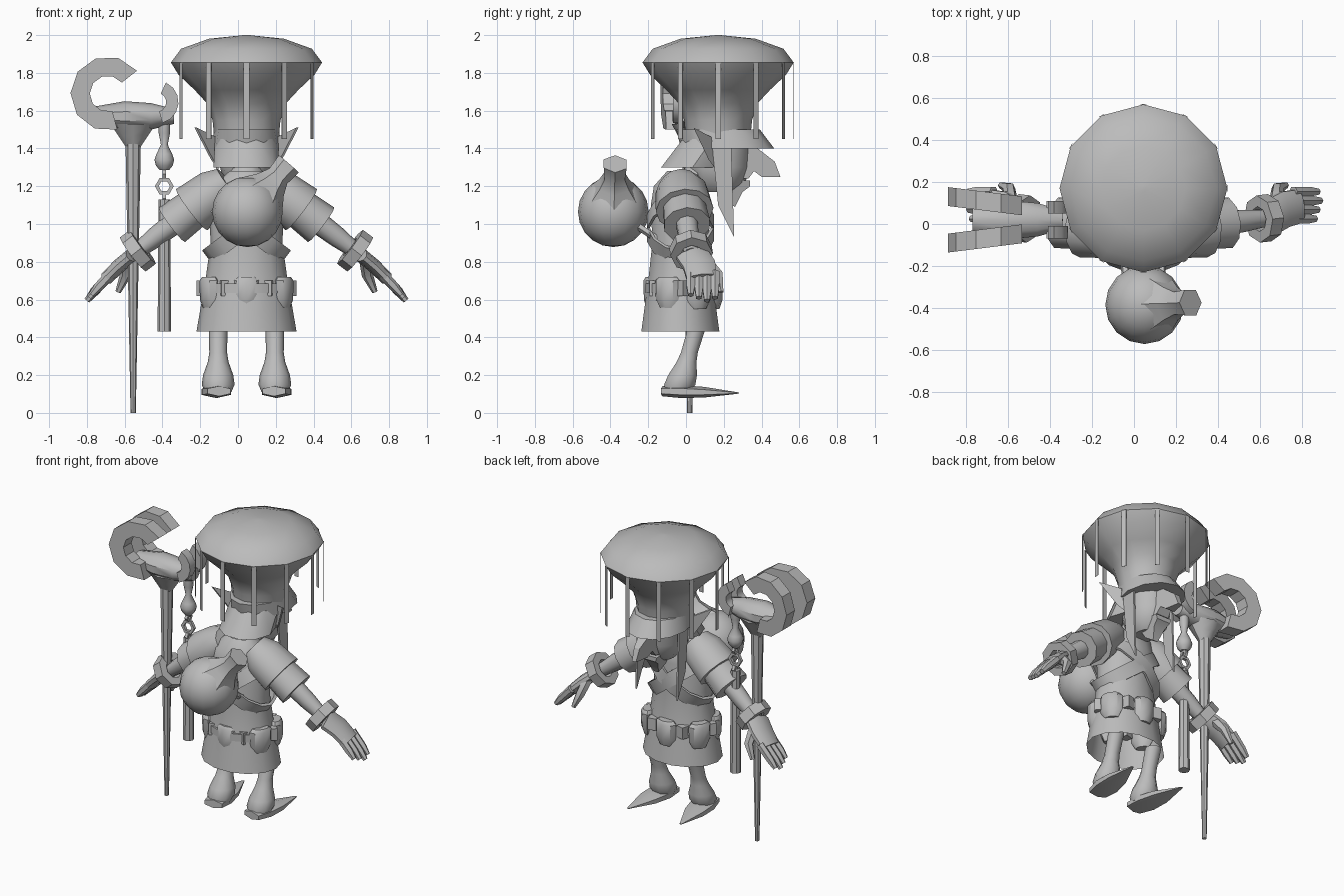
import bpy, bmesh, math
from math import sin, cos, pi, radians
from mathutils import Vector

if "Cube" in bpy.data.objects:
    bpy.data.objects.remove(bpy.data.objects["Cube"], do_unlink=True)

centre_x = 0.045
hat_y, chest_y, staff_y = 0.17, -0.03, 0.02
staff_x, bell_x = -0.555, -0.39
X, Y, Z = Vector((1, 0, 0)), Vector((0, 1, 0)), Vector((0, 0, 1))
grey = (0.5, 0.5, 0.5, 1)

clay = bpy.data.materials.new("clay grey")
clay.use_nodes = True
clay.diffuse_color = grey
clay.node_tree.nodes["Principled BSDF"].inputs["Base Color"].default_value = grey


def finish(name, bm, angle=40):
    bmesh.ops.recalc_face_normals(bm, faces=bm.faces)
    mesh = bpy.data.meshes.new(name)
    bm.to_mesh(mesh)
    bm.free()
    mesh.materials.append(clay)
    part = bpy.data.objects.new(name, mesh)
    bpy.context.collection.objects.link(part)
    bpy.ops.object.select_all(action="DESELECT")
    part.select_set(True)
    bpy.context.view_layer.objects.active = part
    bpy.ops.object.shade_smooth_by_angle(angle=radians(angle))
    return part


def bridge(bm, first, second):
    for k in range(len(first)):
        j = (k + 1) % len(first)
        bm.faces.new((first[k], first[j], second[j], second[k]))


def tube(name, path, sides=10, ref=Y, flat=1, axis=None, caps=True, loop=False):
    """Skin rings along a path of (centre, radius); flat scales the radius along ref."""
    bm = bmesh.new()
    rings = []
    for i, (centre, radius) in enumerate(path):
        before, after = path[max(i - 1, 0)][0], path[min(i + 1, len(path) - 1)][0]
        along = (axis or after - before).normalized()
        v = (ref - along * ref.dot(along)).normalized()
        u = v.cross(along)
        turns = [2 * pi * k / sides for k in range(sides)]
        rings.append([bm.verts.new(centre + (u * cos(a) + v * flat * sin(a)) * radius) for a in turns])
    for first, second in zip(rings, rings[1:]):
        bridge(bm, first, second)
    if loop:
        bridge(bm, rings[-1], rings[0])
    elif caps:
        bm.faces.new(rings[0])
        bm.faces.new(rings[-1])
    return finish(name, bm)


def stack(name, rows, x=centre_x, y=0, lean=0, **options):
    """Upright form from rows of (height, radius); lean moves y with height."""
    start = rows[0][0]
    path = [(Vector((x, y + lean * (z - start), z)), radius) for z, radius in rows]
    return tube(name, path, axis=Z, **options)


def band(name, centre, axis, outer, inner, half, **options):
    """Square-edged ring around an axis."""
    step = axis.normalized() * half
    corners = [(-step, inner), (-step, outer), (step, outer), (step, inner)]
    path = [(Vector(centre) + shift, radius) for shift, radius in corners]
    return tube(name, path, axis=axis, loop=True, **options)


def prism(name, outline, place):
    """Thick plate; place(u, v, side) turns outline points into positions."""
    bm = bmesh.new()
    low, high = [[bm.verts.new(place(u, v, side)) for u, v in outline] for side in (-1, 1)]
    bm.faces.new(low)
    bm.faces.new(high)
    bridge(bm, low, high)
    return finish(name, bm, angle=30)


def crescent(x, z, outer, inner, start, end, steps=6):
    turns = [radians(start + (end - start) * k / steps) for k in range(steps + 1)]
    outside = [(x + outer * cos(a), z + outer * sin(a)) for a in turns]
    inside = [(x + inner * cos(a), z + inner * sin(a)) for a in reversed(turns)]
    return outside + inside


# Hat: flared drum under a shallow dome
brim_z, brim_r = 1.855, 0.4
flare = [(1.45, 0.17), (1.55, 0.18), (1.64, 0.21), (1.71, 0.275), (1.79, 0.36), (brim_z, brim_r)]
dome = [(brim_z + 0.145 * sin(a), brim_r * cos(a)) for a in map(radians, (30, 60, 88))]
stack("hat", flare + dome, y=hat_y, sides=12)
stack("headband", [(1.5, 0.17), (1.4, 0.19)], y=hat_y, lean=-0.5, flat=1.3, sides=12)
stack("neck_cloth", [(1.45, 0.165), (1.3, 0.175)], y=0.14, lean=0.7)

# Strips hanging from the brim
for k in range(12):
    turn = radians(30 * k)
    outward = Vector((cos(turn), sin(turn), 0))
    across = Z.cross(outward)
    rim = Vector((centre_x, hat_y, 0)) + outward * brim_r
    prism("hat_strip", [(-1, brim_z), (1, brim_z), (1, 1.45), (-1, 1.45)],
          lambda u, v, side: rim + across * u * 0.015 + outward * side * 0.001 + Z * v)

# Head with hooked nose and pointed jaw
stack("head", [(1.17, 0.07), (1.22, 0.12), (1.3, 0.14), (1.5, 0.15)], y=hat_y, flat=1.2, sides=12)
stack("neck", [(1.2, 0.1), (1.35, 0.08)], y=0.02, lean=0.6)
prism("nose", [(0.2, 1.42), (0.38, 1.4), (0.47, 1.33), (0.5, 1.25), (0.4, 1.25), (0.36, 1.28), (0.33, 1.24),
               (0.2, 1.24)],
      lambda u, v, side: (centre_x + side * (0.11 - u * 0.19), u, v))
prism("jaw", [(0.14, 1.24), (0.34, 1.23), (0.34, 1.2), (0.3, 1.17), (0.26, 1.09), (0.2, 1.13)],
      lambda u, v, side: (centre_x + side * (v - 1.03) * 0.3, u, v))

# Tunic and belt with pouches between clasps
stack("tunic", [(0.43, 0.265), (0.72, 0.215), (0.9, 0.19), (1.1, 0.2), (1.2, 0.18), (1.28, 0.09)],
      y=chest_y, flat=0.8, sides=14, caps=False)
band("belt", (centre_x, chest_y, 0.66), Z, outer=0.235, inner=0.2, half=0.025, flat=0.8, sides=14)
for k in range(12):
    turn = radians(30 * k)
    if k % 2:
        part = stack("pouch", [(0.55, 0.045), (0.6, 0.072), (0.7, 0.075), (0.72, 0.055)], x=0, flat=0.6, sides=8)
    else:
        part = stack("belt_clasp", [(0.62, 0.04), (0.7, 0.04)], x=0, sides=4)
    part.location = (centre_x + cos(turn) * 0.225, chest_y / 2 + sin(turn) * 0.165, 0)
    part.rotation_euler.z = turn + pi / 2

# Gourd flask on the back
gourd = Vector((0.05, -0.385, 1.065))
spout = Vector((0.65, 0.03, 0.75)).normalized()
bm = bmesh.new()
bmesh.ops.create_uvsphere(bm, u_segments=16, v_segments=10, radius=0.187)
bmesh.ops.translate(bm, verts=bm.verts, vec=gourd)
finish("gourd", bm)
tube("gourd_neck", [(gourd + spout * reach, radius) for reach, radius in
                    ((0.12, 0.14), (0.19, 0.09), (0.25, 0.062), (0.335, 0.07))], sides=6)

for s in (-1, 1):
    def at(x, y, z):
        return Vector((centre_x + s * x, y, z))

    def arm(t):
        return at(0.1 + t / 2, chest_y + t * 0.06, 1.22 - t * 0.38)

    def hand(t, y):
        return at(0.6 + t * 0.24, y, 0.84 - t * 0.24 + t * (1 - t) * 0.06)

    # Ear and hanging hair
    prism("ear", [(0.04, 1.51), (0.135, 1.46), (0.15, 1.3), (0.12, 1.34)],
          lambda u, v, side: at(0.165 + (0.135 - u) * 1.1 + side * 0.006, u, v))
    prism("hair_lock", [(0.14, 1.4), (0.24, 1.4), (0.255, 0.93), (0.17, 1.1)],
          lambda u, v, side: at(0.155 + side * 0.006, u, v))

    # Crossed sash and gourd strap
    band("sash", (centre_x, chest_y, 0.98), Vector((s * 0.6, 0, 0.8)), outer=0.26, inner=0.24,
         half=0.045, flat=0.7, sides=14)
    tube("gourd_strap", [(at(0.1, -0.12, 0.9), 0.02), (at(0.08, -0.27, 1), 0.02)], sides=5, ref=X)

    # Shoulder, sleeve, arm and bracelet
    tube("shoulder_plate", [(arm(0), 0.09), (arm(0.13), 0.125), (arm(0.38), 0.137)], sides=12, flat=1.12)
    tube("sleeve", [(arm(0.2), 0.1), (arm(0.59), 0.115)], flat=1.1)
    tube("arm", [(arm(0.5), 0.062), (arm(0.75), 0.055), (arm(0.9), 0.045), (arm(1), 0.042)], sides=10)
    band("bracelet", arm(0.95), arm(1) - arm(0), outer=0.113, inner=0.06, half=0.034, sides=8)

    # Hand
    tube("palm", [(hand(0, 0.03), 0.038), (hand(0.3, 0.07), 0.038), (hand(0.6, 0.085), 0.035)], flat=2.4)
    for finger in range(4):
        y = 0.025 + finger * 0.043
        length = 1 - abs(finger - 2) * 0.05
        tube("finger", [(hand(length * t, y), radius) for t, radius in
                        ((0.5, 0.027), (0.85, 0.025), (1.02, 0.016))], sides=6)
    tube("thumb", [(at(0.63, 0.1, 0.81), 0.034), (at(0.64, 0.17, 0.73), 0.03), (at(0.68, 0.185, 0.64), 0.015)],
         sides=6)

    # Leg and pointed shoe
    stack("leg", [(0.46, 0.05), (0.32, 0.047), (0.27, 0.055), (0.2, 0.08), (0.15, 0.087), (0.11, 0.07)],
          x=centre_x + s * 0.15, y=0.06, lean=0.3)
    heel, toe = at(0.145, -0.125, 0.115), at(0.2, 0.28, 0.105)
    tube("shoe", [(heel.lerp(toe, t), radius) for t, radius in
                  ((0, 0.027), (0.25, 0.034), (0.55, 0.028), (1, 0.003))], sides=6, ref=X, flat=2.6)

    # Paired crook and hook on the staff
    prism("staff_crook", crescent(-0.69, 1.69, outer=0.197, inner=0.095, start=38, end=285, steps=7),
          lambda u, v, side: (u, staff_y + s * (-u / 8) + side * 0.045, v))
    prism("staff_hook", crescent(-0.43, 1.645, outer=0.115, inner=0.05, start=65, end=-75),
          lambda u, v, side: (u, staff_y + s * 0.06 + side * 0.03, v))

# Staff shaft and head
stack("staff_shaft", [(0, 0.014), (0.7, 0.027), (1.45, 0.041)], x=staff_x, y=staff_y, sides=8)
stack("staff_collar", [(1.41, 0.04), (1.47, 0.08), (1.53, 0.12)], x=staff_x, y=staff_y, flat=0.8, sides=8)
tube("staff_head", [(Vector((x, staff_y, 1.57)), radius) for x, radius in
                    ((-0.77, 0.05), (-0.6, 0.08), (-0.46, 0.07), (-0.34, 0.04))], flat=1.2)

# Bell, chain and hanging tube
stack("bell", [(1.285, 0.025), (1.31, 0.045), (1.34, 0.052), (1.37, 0.042), (1.42, 0.018), (1.48, 0.03),
               (1.53, 0.03)], x=bell_x, y=staff_y)
for z, axis, outer in ((1.265, X, 0.03), (1.2, Y, 0.05), (1.135, X, 0.03)):
    band("chain_link", (bell_x, staff_y, z), axis, outer, inner=outer - 0.02, half=0.01, sides=6, ref=Z)
stack("hanging_tube", [(0.43, 0.036), (1.13, 0.03)], x=bell_x, y=staff_y, sides=8)
